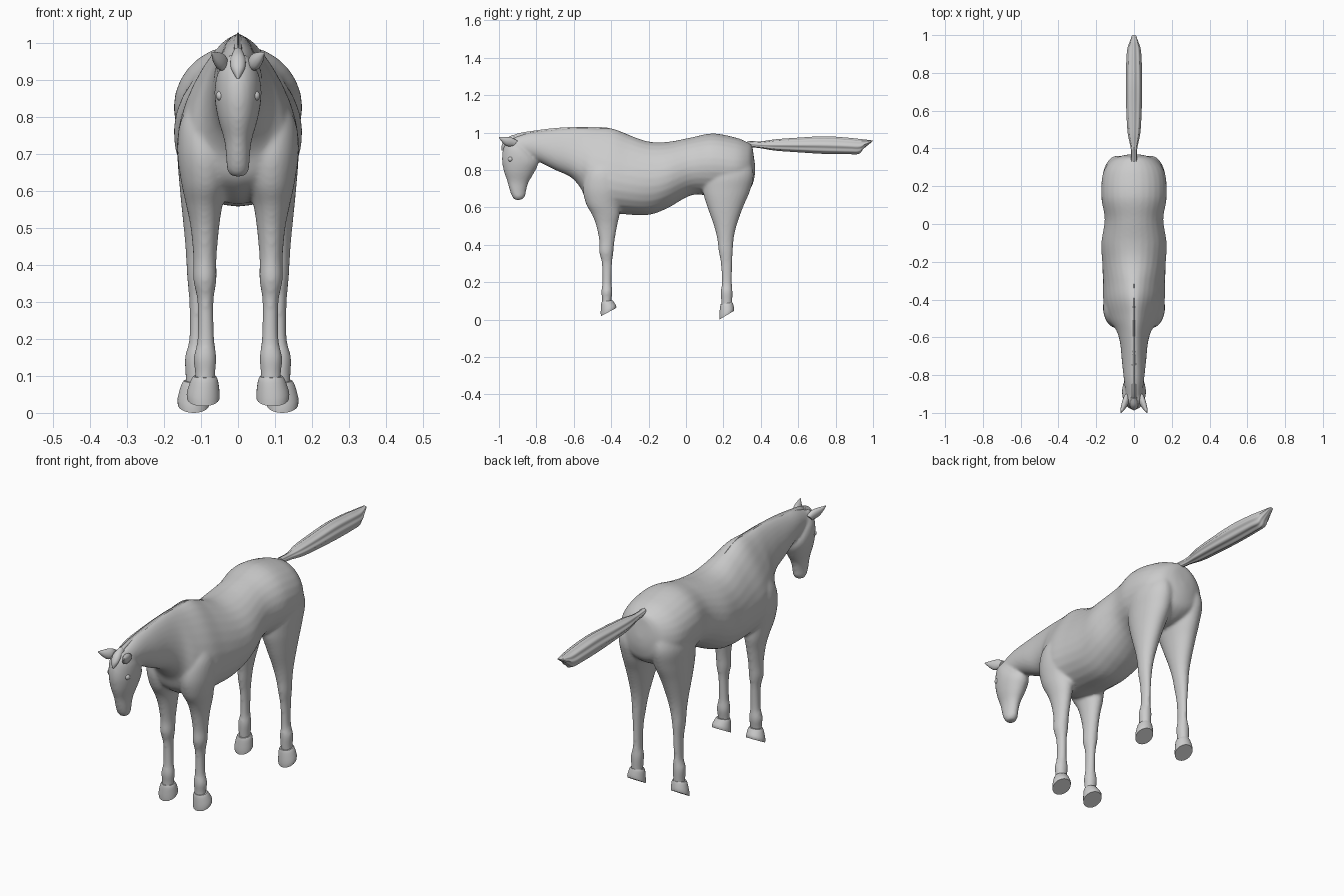
import bpy, bmesh, math


def spline(a, b, c, d, t):
    # Catmull-Rom interpolation of whole sections
    return [0.5 * (2 * q + (r - p) * t + (2 * p - 5 * q + 4 * r - s) * t * t
                   + (3 * q - p - 3 * r + s) * t ** 3) for p, q, r, s in zip(a, b, c, d)]


def loft(bm, secs, side=1, n=28, steps=5, ripple=0.0, waves=8):
    # Section: (y0, z0, y1, z1, centre x, half width, skew); skew > 0 narrows end 0
    rows = []
    for i in range(len(secs) - 1):
        a, b, c = secs[max(i - 1, 0)], secs[i], secs[i + 1]
        d = secs[min(i + 2, len(secs) - 1)]
        rows += [spline(a, b, c, d, k / steps) for k in range(steps)]
    rows.append(secs[-1])
    rings = []
    for y0, z0, y1, z1, xc, w, s in rows:
        ring = []
        for k in range(n):
            p = 2 * math.pi * k / n
            f = 1 + ripple * math.cos(waves * p)
            co = math.cos(p) * f
            x = xc + w * f * math.sin(p) * (1 - s * math.cos(p))
            ring.append(bm.verts.new((side * x, (y0 + y1) / 2 + (y0 - y1) / 2 * co,
                                      (z0 + z1) / 2 + (z0 - z1) / 2 * co)))
        rings.append(ring)
    for r, q in zip(rings, rings[1:]):
        for k in range(n):
            bm.faces.new((r[k], r[(k + 1) % n], q[(k + 1) % n], q[k]))
    bm.faces.new(rings[0])
    bm.faces.new(rings[-1])


def finish(name, bm, angle=50):
    bmesh.ops.recalc_face_normals(bm, faces=bm.faces)
    me = bpy.data.meshes.new(name)
    bm.to_mesh(me)
    bm.free()
    ob = bpy.data.objects.new(name, me)
    bpy.context.collection.objects.link(ob)
    bpy.ops.object.select_all(action='DESELECT')
    ob.select_set(True)
    bpy.context.view_layer.objects.active = ob
    bpy.ops.object.shade_smooth_by_angle(angle=math.radians(angle))
    return ob


# Trunk and neck: top point, bottom point, width
trunk = [
    (.360, .89, .370, .82, 0, .020, 0),
    (.352, .93, .366, .76, 0, .070, 0),
    (.325, .95, .342, .70, 0, .125, 0),
    (.26, .975, .265, .66, 0, .166, 0),
    (.14, .995, .14, .66, 0, .173, 0),
    (.02, .972, .03, .665, 0, .155, .05),
    (-.10, .950, -.10, .595, 0, .173, .05),
    (-.20, .952, -.20, .56, 0, .168, .1),
    (-.30, .985, -.33, .563, 0, .160, .25),
    (-.39, 1.02, -.44, .575, 0, .153, .35),
    (-.48, 1.023, -.525, .625, 0, .125, .4),
    (-.56, 1.026, -.562, .70, 0, .090, .35),
    (-.65, 1.022, -.615, .76, 0, .072, .25),
    (-.75, 1.012, -.70, .80, 0, .064, .15),
    (-.84, 1.0, -.78, .84, 0, .055, .05),
    (-.92, .975, -.83, .86, 0, .047, 0)]

# Head: forehead side, jaw side, width
head = [
    (-.945, .975, -.87, .945, 0, .030, 0),
    (-.972, .935, -.82, .885, 0, .058, 0),
    (-.984, .865, -.79, .838, 0, .063, 0),
    (-.976, .80, -.812, .785, 0, .053, 0),
    (-.956, .74, -.842, .733, 0, .037, 0),
    (-.942, .69, -.854, .69, 0, .032, -.1),
    (-.928, .655, -.860, .66, 0, .029, -.1),
    (-.912, .638, -.875, .642, 0, .018, 0)]


def leg_sections(rows):
    # Row: height, front y, back y, inner x, outer x
    return [(a, z, b, z, (i + o) / 2, (o - i) / 2, 0) for z, a, b, i, o in rows]


front_leg = leg_sections([
    (.84, -.49, -.38, .06, .13), (.78, -.535, -.35, .03, .158),
    (.70, -.552, -.33, .015, .164), (.62, -.535, -.35, .025, .153),
    (.56, -.502, -.355, .042, .140), (.50, -.480, -.368, .051, .128),
    (.42, -.464, -.382, .058, .121), (.36, -.464, -.388, .058, .121),
    (.30, -.450, -.395, .066, .110), (.20, -.447, -.398, .064, .110),
    (.15, -.453, -.393, .058, .120), (.11, -.449, -.398, .061, .117),
    (.075, -.449, -.402, .063, .116)])

hind_leg = leg_sections([
    (.88, .16, .335, .04, .13), (.78, .10, .362, .010, .166),
    (.69, .09, .343, .012, .164), (.60, .115, .305, .035, .157),
    (.50, .150, .270, .058, .147), (.43, .167, .255, .073, .141),
    (.37, .174, .251, .083, .138), (.30, .186, .247, .090, .132),
    (.20, .191, .245, .092, .132), (.15, .186, .249, .086, .144),
    (.10, .188, .248, .089, .142), (.06, .190, .247, .090, .142)])

# Body: all fleshy parts fused into one smooth skin
bm = bmesh.new()
loft(bm, trunk)
loft(bm, head)
for side in (1, -1):
    loft(bm, front_leg, side)
    loft(bm, hind_leg, side)
body = finish("horse_body", bm)
fuse = body.modifiers.new("fuse", 'REMESH')
fuse.mode = 'VOXEL'
fuse.voxel_size = 0.007
fuse.use_smooth_shade = True
soften = body.modifiers.new("soften", 'SMOOTH')
soften.factor = 0.5
soften.iterations = 9

# Hooves: coronet band, wall and tilted sole
hooves = {
    "front_hoof": [(-.451, .095, -.392, .103, .090, .031, 0),
                   (-.454, .080, -.386, .094, .091, .037, 0),
                   (-.456, .040, -.374, .075, .094, .044, 0),
                   (-.455, .018, -.373, .062, .094, .044, 0)],
    "hind_hoof": [(.185, .082, .249, .092, .116, .031, 0),
                  (.182, .066, .252, .083, .117, .037, 0),
                  (.178, .022, .257, .060, .120, .043, 0),
                  (.179, .0, .257, .047, .120, .043, 0)]}
ear = [(-.900, .955, -.925, .925, .040, .012, 0),
       (-.930, .972, -.958, .928, .046, .018, 0),
       (-.962, .976, -.980, .945, .056, .014, 0),
       (-1.0, .977, -1.0, .972, .070, .002, 0)]
for side, label in ((1, "left"), (-1, "right")):
    for name, secs in hooves.items():
        bm = bmesh.new()
        loft(bm, secs, side, steps=3)
        finish(f"{name}_{label}", bm, 40)
    bm = bmesh.new()
    loft(bm, ear, side, n=16)
    finish(f"ear_{label}", bm)
    # Eye set into the side of the head
    bm = bmesh.new()
    bmesh.ops.create_uvsphere(bm, u_segments=16, v_segments=10, radius=.014)
    bmesh.ops.translate(bm, verts=bm.verts, vec=(side * .046, -.938, .858))
    finish(f"eye_{label}", bm)

# Mane: narrow crest along the neck
crest = [(-.27, .968), (-.34, 1.0), (-.42, 1.024), (-.52, 1.027), (-.62, 1.027),
         (-.72, 1.020), (-.82, 1.007), (-.90, .993), (-.94, .972)]
bm = bmesh.new()
loft(bm, [(y, z, y + .01, z - .06, 0, .016 if i else .004, .3)
          for i, (y, z) in enumerate(crest)], n=32, ripple=.06)
finish("mane", bm, 35)

# Forelock falling between the ears
bm = bmesh.new()
loft(bm, [(-.925, .988, -.90, .955, 0, .014, 0), (-.962, .968, -.935, .94, 0, .021, 0),
          (-.984, .935, -.955, .925, 0, .018, 0), (-.986, .905, -.970, .905, 0, .004, 0)], n=20)
finish("forelock", bm)

# Tail: long bundle of hair with grooves, stretched straight back
bm = bmesh.new()
loft(bm, [(.33, .955, .33, .925, 0, .014, 0), (.40, .952, .40, .917, 0, .016, 0),
          (.48, .962, .48, .905, 0, .031, 0), (.60, .970, .60, .897, 0, .038, 0),
          (.74, .977, .74, .889, 0, .040, 0), (.86, .970, .87, .887, 0, .038, 0),
          (.93, .963, .925, .889, 0, .033, 0), (.965, .960, .95, .915, 0, .024, 0),
          (1.0, .957, .995, .950, 0, .010, 0)], n=48, ripple=.07)
finish("tail", bm, 40)
